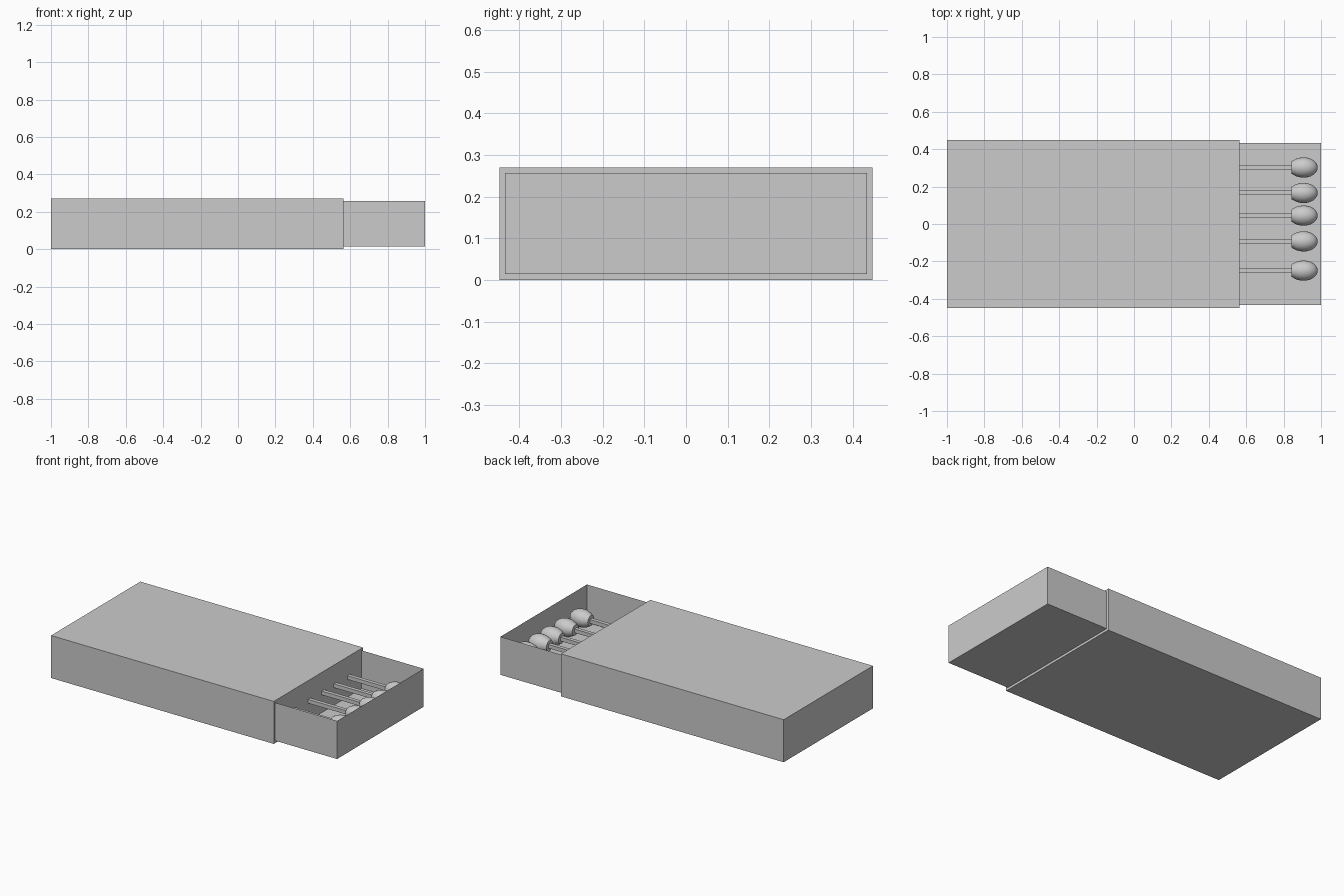
import bpy, bmesh, math
from mathutils import Matrix, Vector

if "Cube" in bpy.data.objects:
    bpy.data.objects.remove(bpy.data.objects["Cube"])


def add_object(name, bm):
    bmesh.ops.recalc_face_normals(bm, faces=bm.faces[:])
    mesh = bpy.data.meshes.new(name)
    bm.to_mesh(mesh)
    bm.free()
    obj = bpy.data.objects.new(name, mesh)
    bpy.context.collection.objects.link(obj)
    return obj


def box(name, lo, hi, open_dirs=()):
    """Box between two corners, with the faces looking along open_dirs removed."""
    lo, hi = Vector(lo), Vector(hi)
    bm = bmesh.new()
    bmesh.ops.create_cube(bm, size=1)
    bm.normal_update()
    gone = [f for f in bm.faces if any(f.normal.dot(Vector(d)) > 0.9 for d in open_dirs)]
    if gone:
        bmesh.ops.delete(bm, geom=gone, context='FACES')
    bmesh.ops.scale(bm, vec=hi - lo, verts=bm.verts[:])
    bmesh.ops.translate(bm, vec=(lo + hi) / 2, verts=bm.verts[:])
    return add_object(name, bm)


def match_head(name, y, z):
    """Egg-shaped head turned around the stick axis."""
    x_mid, front, rear, radius = 0.908, 0.074, 0.082, 0.054
    profile = []
    for i in range(13):
        a = math.radians(180 * i / 12)
        if i < 9:
            length = front if a < math.pi / 2 else rear
            profile.append((x_mid + length * math.cos(a), radius * math.sin(a)))
    profile += [(0.842, 0.033), (0.842, 0.0)]  # flat rear end
    bm = bmesh.new()
    verts = [bm.verts.new((x, y + r, z)) for x, r in profile]
    edges = [bm.edges.new(pair) for pair in zip(verts, verts[1:])]
    bmesh.ops.spin(bm, geom=verts + edges, cent=(0, y, z), axis=(1, 0, 0),
                   angle=2 * math.pi, steps=24)
    bmesh.ops.remove_doubles(bm, verts=bm.verts[:], dist=0.0005)
    obj = add_object(name, bm)
    bpy.ops.object.select_all(action='DESELECT')
    obj.select_set(True)
    bpy.context.view_layer.objects.active = obj
    bpy.ops.object.shade_smooth_by_angle(angle=math.radians(40))


SLEEVE_END = 0.565
MATCH_Z = 0.14

# Outer sleeve
box("sleeve", (-1, -0.448, 0), (SLEEVE_END, 0.448, 0.27))

# Thin-walled drawer sliding out of the sleeve
box("tray", (SLEEVE_END, -0.434, 0.015), (1, 0.434, 0.257),
    open_dirs=((0, 0, 1), (-1, 0, 0)))

# Matches
for i, y in enumerate((0.302, 0.166, 0.045, -0.093, -0.249), 1):
    box(f"match_stick_{i}", (SLEEVE_END, y - 0.012, MATCH_Z - 0.012),
        (0.85, y + 0.012, MATCH_Z + 0.012))
    match_head(f"match_head_{i}", y, MATCH_Z)
